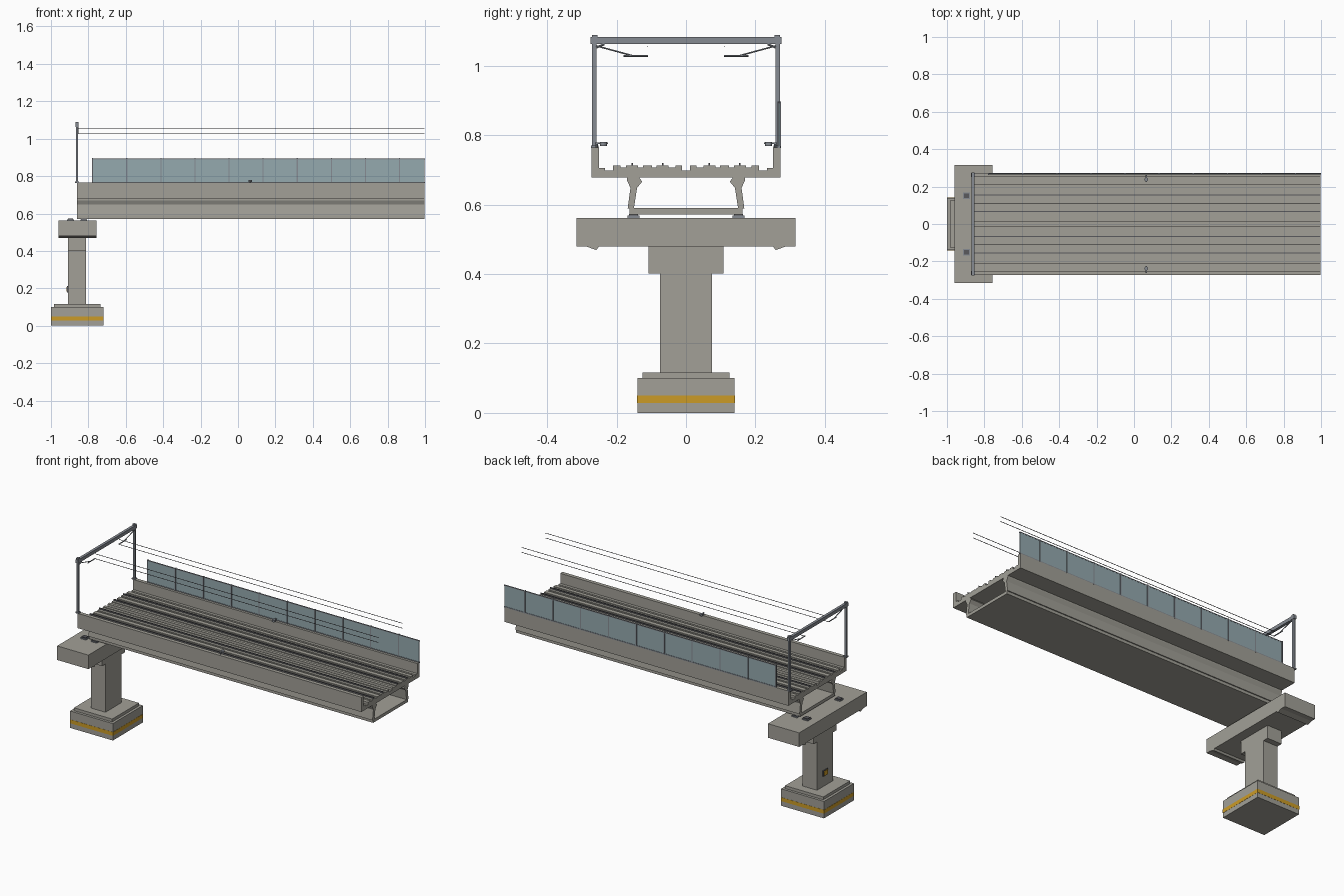
import bpy, bmesh
from mathutils import Vector

if "Cube" in bpy.data.objects:
    bpy.data.objects.remove(bpy.data.objects["Cube"])


def material(name, col):
    m = bpy.data.materials.new(name)
    m.diffuse_color = (*col, 1)
    m.use_nodes = True
    m.node_tree.nodes["Principled BSDF"].inputs["Base Color"].default_value = m.diffuse_color
    return m


CONC = material("concrete", (0.36, 0.35, 0.31))
STEEL = material("steel", (0.24, 0.26, 0.29))
DARK = material("dark_metal", (0.10, 0.10, 0.11))
GLASS = material("barrier_glass", (0.30, 0.40, 0.43))
YELLOW = material("marking", (0.60, 0.33, 0.02))


def finish(name, bm, mat):
    bmesh.ops.recalc_face_normals(bm, faces=bm.faces)
    me = bpy.data.meshes.new(name)
    bm.to_mesh(me)
    bm.free()
    me.materials.append(mat)
    ob = bpy.data.objects.new(name, me)
    bpy.context.collection.objects.link(ob)
    return ob


def box(name, x, y, z, mat=CONC):
    """Box from (min, max) ranges."""
    bm = bmesh.new()
    bmesh.ops.create_cube(bm, size=1)
    for v in bm.verts:
        v.co = [r[0] if c < 0 else r[1] for c, r in zip(v.co, (x, y, z))]
    return finish(name, bm, mat)


def extrude(name, profile, x0, x1, mat=CONC):
    """Extrude a (y, z) profile along x."""
    bm = bmesh.new()
    f = bm.faces.new([bm.verts.new((x0, y, z)) for y, z in profile])
    r = bmesh.ops.extrude_face_region(bm, geom=[f])
    moved = [v for v in r["geom"] if isinstance(v, bmesh.types.BMVert)]
    bmesh.ops.translate(bm, verts=moved, vec=(x1 - x0, 0, 0))
    return finish(name, bm, mat)


def bar(name, p, q, r, mat=STEEL, n=8):
    p, q = Vector(p), Vector(q)
    bm = bmesh.new()
    bmesh.ops.create_cone(bm, cap_ends=True, segments=n, radius1=r, radius2=r, depth=(q - p).length)
    ob = finish(name, bm, mat)
    ob.location = (p + q) / 2
    ob.rotation_euler = (q - p).to_track_quat('Z', 'Y').to_euler()
    return ob


def sided(s, a, b):
    """Range on side s (+1 or -1) of the centre line."""
    return tuple(sorted((s * a, s * b)))


X0, X1 = -0.86, 0.997

# Pier
box("footing", (-1, -0.72), (-0.14, 0.14), (0, 0.1))
box("footing_stripe", (-1.001, -0.719), (-0.141, 0.141), (0.028, 0.05), YELLOW)
box("footing_step", (-0.985, -0.735), (-0.125, 0.125), (0.1, 0.117))
box("pier_column", (-0.909, -0.814), (-0.075, 0.075), (0.117, 0.402))
box("pier_head", (-0.909, -0.814), (-0.108, 0.108), (0.402, 0.48))
box("pier_cap", (-0.961, -0.757), (-0.316, 0.316), (0.479, 0.562))
box("column_sign_frame", (-0.914, -0.909), (-0.022, 0.022), (0.178, 0.212), DARK)
box("column_sign", (-0.917, -0.913), (-0.018, 0.018), (0.182, 0.208), YELLOW)

# Deck trough with both parapets
half = [(0.272, 0.678), (0.272, 0.765), (0.25, 0.765), (0.25, 0.698)]
extrude("deck_and_parapets", half + [(-y, z) for y, z in reversed(half)], X0, X1)
box("girder_bottom_slab", (X0, X1), (-0.162, 0.162), (0.572, 0.59))

web = [(0.168, 0.589), (0.15, 0.589), (0.141, 0.648), (0.126, 0.666),
       (0.136, 0.679), (0.17, 0.679), (0.17, 0.67), (0.16, 0.648)]
for s in (1, -1):
    extrude("girder_web", [(s * y, z) for y, z in web], X0, X1)
    extrude("pier_cap_drip", [(s * 0.29, 0.48), (s * 0.258, 0.469), (s * 0.25, 0.48)], -0.961, -0.757)
    for x in (-0.895, -0.825):
        box("bearing_pad", (x - 0.018, x + 0.018), sided(s, 0.134, 0.168), (0.561, 0.568), STEEL)
        box("bearing_plate", (x - 0.014, x + 0.014), sided(s, 0.138, 0.164), (0.568, 0.573), DARK)

    # Track bed, plinths, rails and cable duct
    box("track_bed", (X0, X1), sided(s, 0.012, 0.207), (0.697, 0.707))
    for a, b in ((0.012, 0.03), (0.05, 0.085), (0.098, 0.124), (0.138, 0.173), (0.188, 0.21)):
        box("track_plinth", (X0, X1), sided(s, a, b), (0.698, 0.712))
    for y in (0.067, 0.155):
        box("rail", (X0, X1), sided(s, y - 0.002, y + 0.002), (0.711, 0.720), DARK)
    box("cable_duct", (X0, X1), sided(s, 0.233, 0.25), (0.697, 0.706))

    # Portal post and overhead line support
    box("portal_post", (-0.867, -0.855), sided(s, 0.258, 0.271), (0.765, 1.065), STEEL)
    box("post_base", (-0.872, -0.850), sided(s, 0.252, 0.273), (0.763, 0.77), STEEL)
    box("portal_cap", (-0.869, -0.853), sided(s, 0.255, 0.27), (1.08, 1.089), STEEL)
    x = -0.856
    bar("cantilever_stay", (x, s * 0.258, 1.057), (x, s * 0.155, 1.029), 0.0022)
    bar("cantilever_strut", (x, s * 0.258, 1.052), (x, s * 0.235, 1.062), 0.003)
    bar("registration_arm", (x, s * 0.18, 1.028), (x, s * 0.11, 1.028), 0.003)
    bar("contact_wire", (x, s * 0.111, 1.027), (X1, s * 0.111, 1.027), 0.0017, DARK, 6)
    bar("messenger_wire", (x, s * 0.111, 1.056), (X1, s * 0.111, 1.056), 0.0017, DARK, 6)

    # Small lamp on the parapet
    box("lamp_arm", (0.062, 0.07), sided(s, 0.225, 0.262), (0.774, 0.779), STEEL)
    bar("lamp_foot", (0.066, s * 0.257, 0.764), (0.066, s * 0.257, 0.775), 0.004)
    bar("lamp_head", (0.066, s * 0.238, 0.769), (0.066, s * 0.238, 0.78), 0.01, STEEL, 16)

box("portal_beam", (-0.869, -0.853), (-0.275, 0.275), (1.062, 1.082), STEEL)

# Noise barrier along the rear parapet
start, step = -0.777, 0.1823
for i in range(10):
    a = start + i * step
    b = min(a + step, 1.0)
    box("barrier_panel", (a + 0.002, b - 0.002), (0.266, 0.27), (0.765, 0.893), GLASS)
    box("barrier_post", (a - 0.003, a + 0.003), (0.263, 0.273), (0.763, 0.897), STEEL)
box("barrier_bottom_rail", (start, 1.0), (0.264, 0.272), (0.763, 0.769), STEEL)
box("barrier_top_rail", (start, 1.0), (0.265, 0.271), (0.89, 0.895), STEEL)
